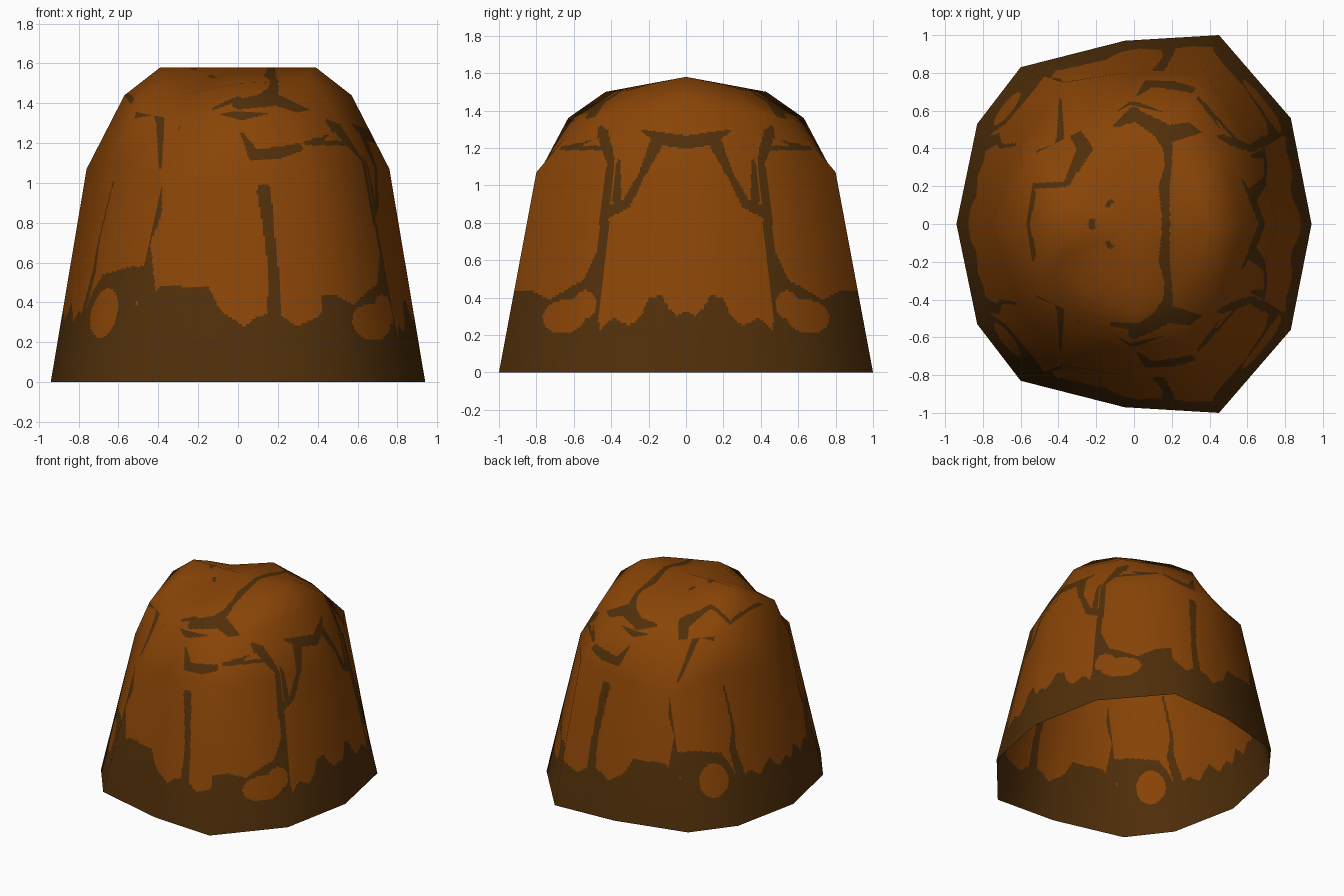
import bpy, math
from mathutils import Vector

if "Cube" in bpy.data.objects:
    bpy.data.objects.remove(bpy.data.objects["Cube"])

# ---------- materials ----------
def material(name, rgb):
    m = bpy.data.materials.new(name)
    m.diffuse_color = (*rgb, 1)
    m.use_nodes = True
    m.node_tree.nodes["Principled BSDF"].inputs["Base Color"].default_value = m.diffuse_color
    return m

orange = material("orange_rock", (0.25, 0.058, 0.002))
brown = material("dark_brown_crack", (0.08, 0.028, 0.003))

# ---------- coarse dome: 12-sided rings, mirrored front to back ----------
FOOT = [(.94, 0, 0), (.83, .56, 0), (.45, 1, 0), (-.05, .97, 0), (-.6, .83, 0), (-.83, .53, 0), (-.94, 0, 0)]
WAIST = [(.76, 0, 1.07), (.63, .42, 1.09), (.37, .8, 1.07), (-.05, .8, 1.04), (-.38, .75, 1.0),
         (-.6, .43, 1.1), (-.76, 0, 1.07)]
SHOULDER = [(.57, 0, 1.44), (.46, .41, 1.385), (.25, .57, 1.345), (-.02, .63, 1.36), (-.27, .5, 1.31),
            (-.51, .38, 1.355), (-.57, 0, 1.44)]
CROWN = [(.39, 0, 1.58), (.34, .2, 1.54), (.25, .31, 1.51), (.01, .43, 1.5), (-.29, .33, 1.44),
         (-.37, .17, 1.51), (-.39, 0, 1.58)]
STEPS = [86, 38, 28, 34]         # fine rows between rings, last ones reach the apex
NC, NSUB = 12, 48
APEX = Vector((0, 0, 1.58))

def full_ring(half):
    return [Vector(p) for p in half] + [Vector((x, -y, z)) for x, y, z in half[-2:0:-1]]

rings = [full_ring(h) for h in (FOOT, WAIST, SHOULDER, CROWN)] + [[APEX] * NC]

def ring_normal(r, c):
    if r == len(rings) - 1:
        return Vector((0, 0, 1))
    around = rings[r][(c + 1) % NC] - rings[r][c - 1]
    up = rings[r + 1][c] - rings[max(r - 1, 0)][c]
    return around.cross(up).normalized()

ring_normals = [[ring_normal(r, c) for c in range(NC)] for r in range(len(rings))]

def sample(grid, r, c, u, v):
    d = (c + 1) % NC
    return grid[r][c].lerp(grid[r][d], u).lerp(grid[r + 1][c].lerp(grid[r + 1][d], u), v)

verts, normals = [], []
for r, n in enumerate(STEPS):
    for i in range(n):
        for c in range(NC):
            for k in range(NSUB):
                verts.append(sample(rings, r, c, k / NSUB, i / n))
                normals.append(sample(ring_normals, r, c, k / NSUB, i / n).normalized())
W = NC * NSUB
rows = sum(STEPS)
top = len(verts)
verts.append(APEX)
normals.append(Vector((0, 0, 1)))
faces = [(j * W + i, j * W + (i + 1) % W, (j + 1) * W + (i + 1) % W, (j + 1) * W + i)
         for j in range(rows - 1) for i in range(W)]
faces += [((rows - 1) * W + i, (rows - 1) * W + (i + 1) % W, top) for i in range(W)]

mesh = bpy.data.meshes.new("rock_dome")
mesh.from_pydata(verts, [], faces)
mesh.materials.append(orange)
mesh.materials.append(brown)

# ---------- crack lines: (u, v, half width) ----------
FRONT = [   # u = x, v = z
    [(-.46, .42, .05), (-.46, .7, .02), (-.42, .86, .04), (-.39, 1, .008)],
    [(-.39, 1.08, .008), (-.39, 1.3, .02), (-.4, 1.36, .03)],
    [(-.6, 1.34, .03), (-.4, 1.37, .025), (-.32, 1.38, .01)],
    [(.13, .96, .035), (.15, .8, .028), (.18, .55, .025), (.18, .33, .035)],
    [(-.16, 1.37, .01), (.02, 1.35, .035), (.2, 1.39, .03), (.38, 1.4, .01)],
    [(.02, 1.25, .008), (.08, 1.14, .03), (.2, 1.15, .03), (.35, 1.19, .018), (.52, 1.21, .03)],
    [(.65, 1.22, .04), (.52, 1.25, .04), (.45, 1.31, .01)],
    [(.64, 1, .01), (.68, .85, .03), (.69, .6, .03), (.72, .42, .05)],
    [(-.74, .68, .01), (-.7, .59, .035), (-.61, .63, .008)],
    [(-.74, .6, .03), (-.68, .55, .03), (-.62, .36, .03)],
]
RIGHT = [   # u = |y|, v = z
    [(0, 1.23, .035), (.13, 1.25, .035), (.23, 1.29, .008)],
    [(.16, 1.22, .035), (.24, 1.05, .018), (.32, .9, .025), (.43, .85, .03)],
    [(.46, 1.38, .02), (.43, 1.22, .03), (.4, 1.12, .02), (.43, .9, .025),
     (.45, .65, .022), (.5, .48, .05), (.5, .2, .03)],
    [(.4, 1.2, .012), (.75, 1.2, .012)],
    [(.47, 1.3, .04), (.6, 1.22, .025)],
    [(.36, 1.13, .01), (.37, .92, .025)],
]
LEFT = [    # u = |y|, v = z
    [(.42, 1.0, .008), (.41, .7, .012), (.45, .55, .03), (.42, .3, .04)],
    [(.5, 1.33, .025), (.38, 1.36, .015)],
]
TOP_SHARED = [  # u = x, v = |y|
    [(.17, 0, .02), (.16, .2, .03), (.18, .3, .018), (.18, .4, .025), (.14, .5, .045), (0, .58, .03)],
    [(.2, .48, .045), (.42, .53, .025), (.6, .42, .035), (.65, .3, .03), (.63, .2, .035), (.66, 0, .03)],
    [(-.57, 0, .02), (-.56, .16, .04), (-.58, .22, .03)],
    [(-.23, -.01, .02), (-.22, .01, .02)],
    [(-.14, .1, .012), (-.12, .12, .012)],
]
TOP_BACK = [
    [(-.56, .2, .015), (-.36, .21, .015), (-.26, .4, .04), (-.39, .6, .02)],
    [(-.1, .52, .01), (0, .58, .04)],
]
TOP_FRONT = [
    [(-.42, .5, .03), (-.3, .52, .01)],
    [(-.12, .53, .01), (.05, .55, .025)],
]

# wavy upper edge of the dark foot band
BAND_FRONT = [(-.95, .38), (-.87, .38), (-.8, .45), (-.74, .58), (-.68, .57), (-.62, .42), (-.55, .35),
              (-.46, .42), (-.39, .48), (-.15, .48), (-.09, .36), (.03, .28), (.1, .33), (.2, .35),
              (.29, .28), (.41, .33), (.47, .43), (.55, .34), (.62, .47), (.76, .47)]
BAND_RIGHT = [(0, .33), (.05, .3), (.09, .34), (.13, .41), (.2, .4), (.24, .3), (.3, .25),
              (.39, .29), (.46, .23), (.53, .5), (.61, .46), (.73, .39), (.83, .44)]
BAND_LEFT = [(0, .38), (.07, .31), (.15, .4), (.25, .3), (.33, .36), (.45, .32), (.53, .54), (.7, .58)]
# orange islands inside the band: x, |y|, z, horizontal radius, vertical radius
ISLANDS = [(-.71, .64, .36, .12, .14), (.68, .66, .3, .15, .09), (.74, .55, .36, .08, .08)]

def interp(table, u):
    if u <= table[0][0]:
        return table[0][1]
    for (a, za), (b, zb) in zip(table, table[1:]):
        if u <= b:
            return za + (zb - za) * (u - a) / (b - a)
    return table[-1][1]

def segments(lines):
    out = []
    for line in lines:
        for (a, b, w0), (c, d, w1) in zip(line, line[1:]):
            dx, dy = c - a, d - b
            out.append((a, b, dx, dy, dx * dx + dy * dy, w0, w1))
    return out

def cracked(segs, u, v):
    for a, b, dx, dy, l2, w0, w1 in segs:
        t = min(1, max(0, ((u - a) * dx + (v - b) * dy) / l2))
        if math.hypot(u - a - t * dx, v - b - t * dy) < w0 + (w1 - w0) * t:
            return True
    return False

S_FRONT, S_RIGHT, S_LEFT = segments(FRONT), segments(RIGHT), segments(LEFT)
S_TOPB, S_TOPF = segments(TOP_SHARED + TOP_BACK), segments(TOP_SHARED + TOP_FRONT)

def is_dark(p, n):
    x, y, z = p.x, abs(p.y), p.z
    for ix, iy, iz, rh, rv in ISLANDS:
        if ((x - ix) ** 2 + (y - iy) ** 2) / rh ** 2 + ((z - iz) / rv) ** 2 < 1:
            return False
    if n.z > .65:
        return cracked(S_TOPB if p.y > 0 else S_TOPF, x, y)
    if abs(n.x) < abs(n.y):
        u, band, segs = x, BAND_FRONT, S_FRONT
    elif n.x > 0:
        u, band, segs = y, BAND_RIGHT, S_RIGHT
    else:
        u, band, segs = y, BAND_LEFT, S_LEFT
    return z < .2 or z < interp(band, u) or cracked(segs, u, z)

for poly in mesh.polygons:
    poly.use_smooth = True
    poly.material_index = int(is_dark(poly.center, poly.normal))

# smooth shading that follows the coarse dome
mesh.normals_split_custom_set_from_vertices([tuple(n) for n in normals])
dome = bpy.data.objects.new("rock_dome", mesh)
bpy.context.collection.objects.link(dome)
